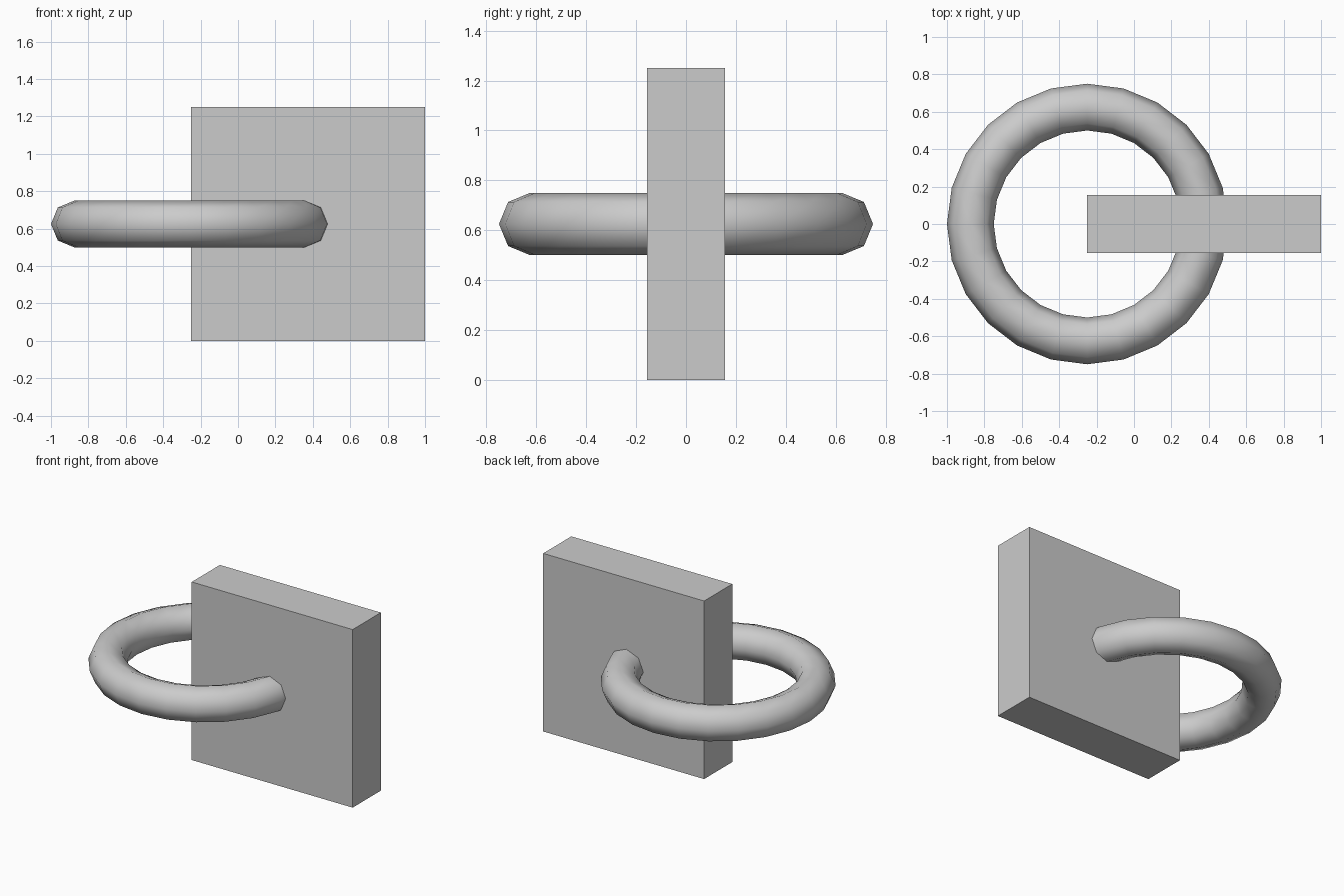
import bpy

# Remove the default cube
default = bpy.data.objects.get("Cube")
if default:
    bpy.data.objects.remove(default, do_unlink=True)

# Single neutral grey
grey = bpy.data.materials.new("light_grey")
grey.use_nodes = True
colour = (0.6, 0.6, 0.6, 1.0)
grey.diffuse_color = colour
grey.node_tree.nodes["Principled BSDF"].inputs["Base Color"].default_value = colour

mid_height = 0.625


def finish(name):
    obj = bpy.context.object
    obj.name = name
    obj.data.name = name
    obj.data.materials.append(grey)
    return obj


# Flat square block standing on the ground
bpy.ops.mesh.primitive_cube_add(size=1, location=(0.375, 0, mid_height))
block = finish("square_block")
block.scale = (1.25, 0.3125, 1.25)
bpy.ops.object.transform_apply(location=False, rotation=False, scale=True)

# Horizontal ring passing through the block
bpy.ops.mesh.primitive_torus_add(
    location=(-0.25, 0, mid_height),
    major_radius=0.625, minor_radius=0.125,
    major_segments=24, minor_segments=8)
finish("ring")
bpy.ops.object.shade_smooth()
